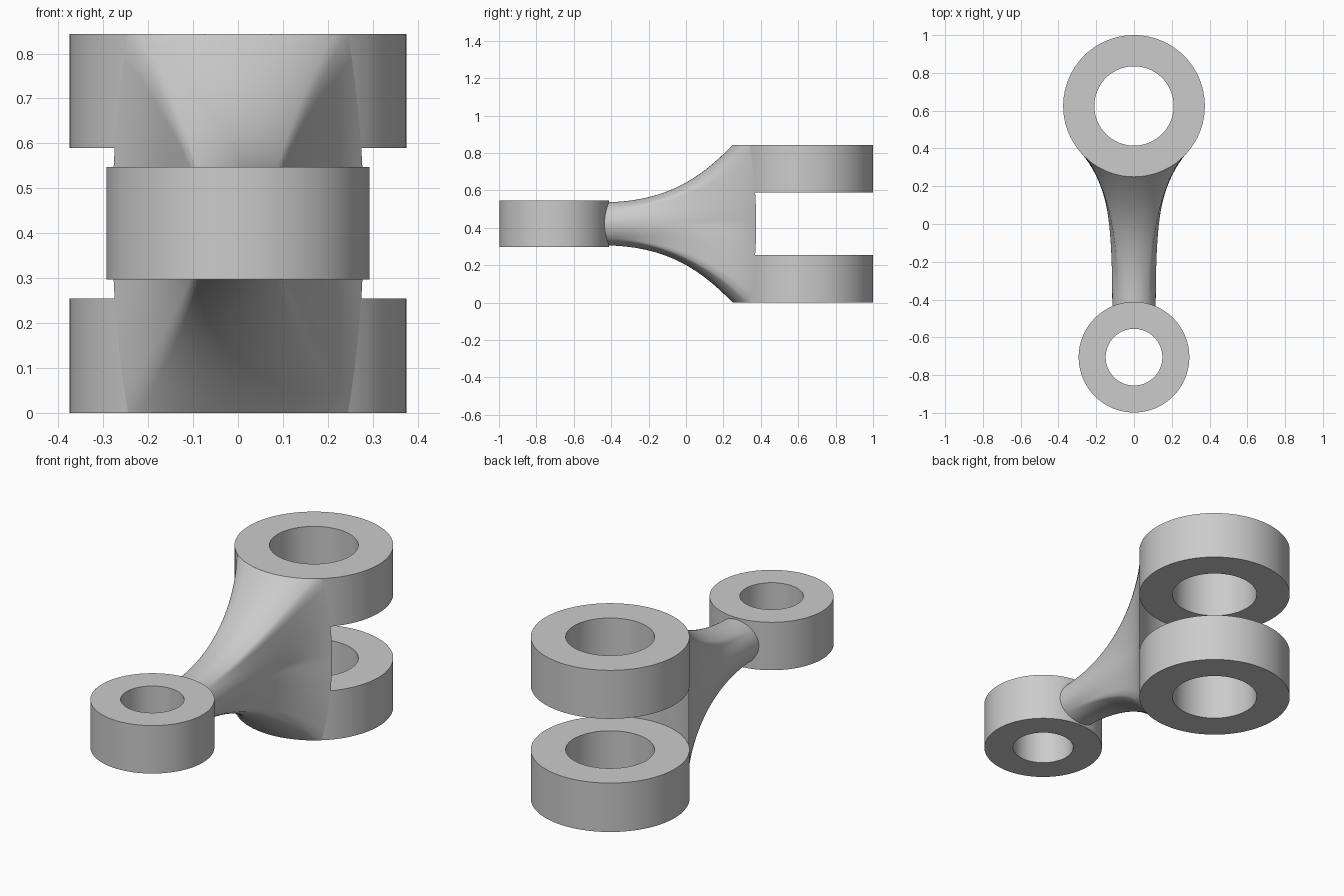
import bpy, bmesh, math

cube = bpy.data.objects.get("Cube")
if cube:
    bpy.data.objects.remove(cube, do_unlink=True)

grey = bpy.data.materials.new("plain_grey")
grey.use_nodes = True
COLOR = (0.6, 0.6, 0.6, 1)
grey.diffuse_color = COLOR
grey.node_tree.nodes["Principled BSDF"].inputs["Base Color"].default_value = COLOR

HEIGHT = 0.843
MID = HEIGHT / 2
EYE_Y, EYE_R = 0.625, 0.375      # fork eyes
SEG = 96


def finish(bm, name, angle):
    bmesh.ops.recalc_face_normals(bm, faces=bm.faces)
    mesh = bpy.data.meshes.new(name)
    bm.to_mesh(mesh)
    bm.free()
    mesh.materials.append(grey)
    obj = bpy.data.objects.new(name, mesh)
    bpy.context.collection.objects.link(obj)
    bpy.ops.object.select_all(action='DESELECT')
    obj.select_set(True)
    bpy.context.view_layer.objects.active = obj
    bpy.ops.object.shade_smooth_by_angle(angle=math.radians(angle))


def bridge(bm, a, b):
    for i in range(len(a)):
        j = (i + 1) % len(a)
        bm.faces.new((a[i], a[j], b[j], b[i]))


def eye(name, y, outer, inner, z0, z1):
    """Ring with a vertical bore."""
    bm = bmesh.new()
    loops = []
    for r, z in ((outer, z0), (outer, z1), (inner, z1), (inner, z0)):
        loops.append([bm.verts.new((r * math.cos(t), y + r * math.sin(t), z))
                      for t in (math.tau * i / SEG for i in range(SEG))])
    for k in range(4):
        bridge(bm, loops[k], loops[(k + 1) % 4])
    finish(bm, name, 30)


eye("fork_eye_lower", EYE_Y, EYE_R, 0.21, 0, 0.255)
eye("fork_eye_upper", EYE_Y, EYE_R, 0.21, 0.59, HEIGHT)
eye("small_eye", -0.705, 0.293, 0.15, 0.297, 0.547)


# Arm: round at the small eye, flaring to a rectangle wrapped on the fork eyes
def end_point(t, f=1.0):
    c, s = math.cos(t), math.sin(t)
    k = f / max(abs(c), abs(s))
    b = s * k
    x = c * k * (0.28 - 0.035 * b * b)
    return x, EYE_Y - math.sqrt(EYE_R ** 2 - x * x), MID * b


def arm_point(t, u):
    r = 0.115
    x0, z0 = r * math.cos(t), r * math.sin(t)
    xe, ye, ze = end_point(t)
    b = abs(ze) / MID
    p0 = (x0, -0.45, z0)
    p1 = (x0, 0.1 - 0.2 * b, z0)
    p2 = (xe * 0.54, ye - 0.135 - 0.035 * b, ze * 0.59)
    p3 = (xe, ye, ze)
    v = 1 - u
    w = (v ** 3, 3 * v * v * u, 3 * v * u * u, u ** 3)
    x, y, z = (sum(w[k] * p[a] for k, p in enumerate((p0, p1, p2, p3))) for a in range(3))
    return x, y, z + MID


bm = bmesh.new()
angles = [math.tau * i / SEG for i in range(SEG)]
STEPS = 40
loops = [[bm.verts.new(arm_point(t, k / STEPS)) for t in angles] for k in range(STEPS + 1)]
# Hollow curved face between the fork eyes
for f in (0.8, 0.6, 0.4, 0.2, 0.05):
    ring = []
    for t in angles:
        x, y, z = end_point(t, f)
        ring.append(bm.verts.new((x, y, z + MID)))
    loops.append(ring)
for a, b in zip(loops, loops[1:]):
    bridge(bm, a, b)
bm.faces.new(loops[0])
bm.faces.new(loops[-1])
finish(bm, "flared_arm", 50)
